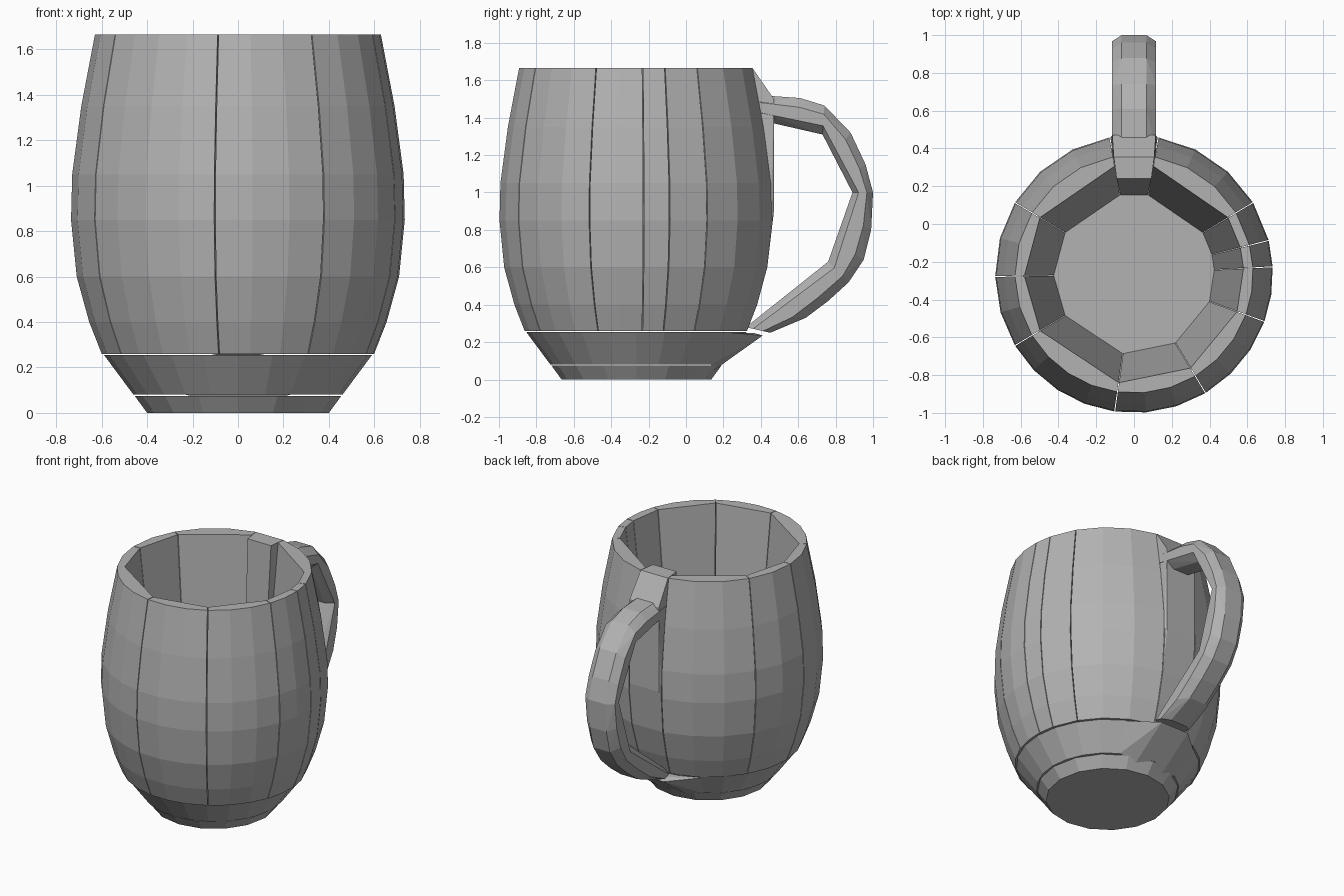
import bpy, bmesh
from math import sin, cos, radians

cube = bpy.data.objects.get("Cube")
if cube:
    bpy.data.objects.remove(cube)

CENTRE_Y = -0.265
TOP = 1.665

clay = bpy.data.materials.new("grey clay")
clay.use_nodes = True
GREY = (0.45, 0.45, 0.45, 1)
clay.diffuse_color = GREY
clay.node_tree.nodes["Principled BSDF"].inputs["Base Color"].default_value = GREY


def hull(name, points):
    """Flat-shaded convex chunk around a cloud of points."""
    bm = bmesh.new()
    for p in points:
        bm.verts.new(p)
    result = bmesh.ops.convex_hull(bm, input=bm.verts)
    loose = {v for v in result["geom_interior"] + result["geom_unused"]
             if isinstance(v, bmesh.types.BMVert)}
    bmesh.ops.delete(bm, geom=list(loose), context="VERTS")
    bmesh.ops.dissolve_limit(bm, angle_limit=radians(0.5), verts=bm.verts, edges=bm.edges)
    bmesh.ops.recalc_face_normals(bm, faces=bm.faces)
    mesh = bpy.data.meshes.new(name)
    bm.to_mesh(mesh)
    bm.free()
    mesh.materials.append(clay)
    obj = bpy.data.objects.new(name, mesh)
    bpy.context.collection.objects.link(obj)
    return obj


def polar(r, degrees, z):
    a = radians(degrees)
    return (r * cos(a), CENTRE_Y + r * sin(a), z)


def ring(r, z, sides=24):
    return [polar(r, i * 360 / sides, z) for i in range(sides)]


# Cup wall: barrel staves with a curved outside and a flat inside
profile = [(0.6, 0.26), (0.655, 0.4), (0.71, 0.6), (0.735, 0.85),
           (0.73, 1.05), (0.69, 1.35), (0.63, TOP)]
seams = [80, 100, 149, 181, 211, 262, 301, 340, 363, 374, 391, 440]
GAP = 0.2
for i, (start, end) in enumerate(zip(seams, seams[1:])):
    a, b = start + GAP, end - GAP
    steps = max(1, round((b - a) / 14))
    points = [polar(r, a + (b - a) * k / steps, z)
              for r, z in profile for k in range(steps + 1)]
    points += [polar(r, t, z) for r, z in ((0.425, 0.26), (0.58, TOP)) for t in (a, b)]
    if i == 0:
        # The back stave reaches out to meet the handle
        for x in (-0.115, 0.115):
            points += [(x, 0.47, 1.5), (x, 0.47, 0.9), (x * 0.8, 0.24, TOP)]
    hull(f"cup_stave_{i + 1}", points)

# Floor and foot
hull("cup_floor", ring(0.46, 0.08) + ring(0.59, 0.255))
hull("foot", ring(0.4, 0, 16) + ring(0.455, 0.075, 16))

# Handle: inner and outer (y, z) of each section, joined in straight chunks
sections = [
    ((0.38, 1.39), (0.40, 1.52)), ((0.47, 1.37), (0.48, 1.505)),
    ((0.60, 1.34), (0.61, 1.505)), ((0.73, 1.31), (0.74, 1.465)),
    ((0.79, 1.20), (0.88, 1.32)), ((0.85, 1.08), (0.96, 1.15)),
    ((0.89, 1.00), (1.00, 1.00)), ((0.85, 0.87), (0.99, 0.80)),
    ((0.80, 0.74), (0.95, 0.64)), ((0.76, 0.63), (0.87, 0.52)),
    ((0.58, 0.48), (0.76, 0.42)), ((0.40, 0.34), (0.64, 0.33)),
    ((0.32, 0.28), (0.45, 0.25))]


def section_points(inner, outer):
    for t, half in ((0, 0.06), (0.3, 0.117), (0.7, 0.117), (1, 0.065)):
        y, z = (p + (q - p) * t for p, q in zip(inner, outer))
        yield (-half, y, z)
        yield (half, y, z)


for i in range(0, len(sections) - 1, 3):
    points = [p for s in sections[i:i + 4] for p in section_points(*s)]
    hull(f"handle_part_{i // 3 + 1}", points)

# Lower bracket where the handle root runs into the floor
bracket = [(x, y, z) for x in (-0.11, 0.11)
           for y, z in ((0.41, 0.235), (0.36, 0.25), (0.15, 0.05))]
bracket += [polar(r, t, z) for t in (60, 120) for r, z in ((0.46, 0.08), (0.59, 0.25))]
hull("handle_bracket", bracket)
